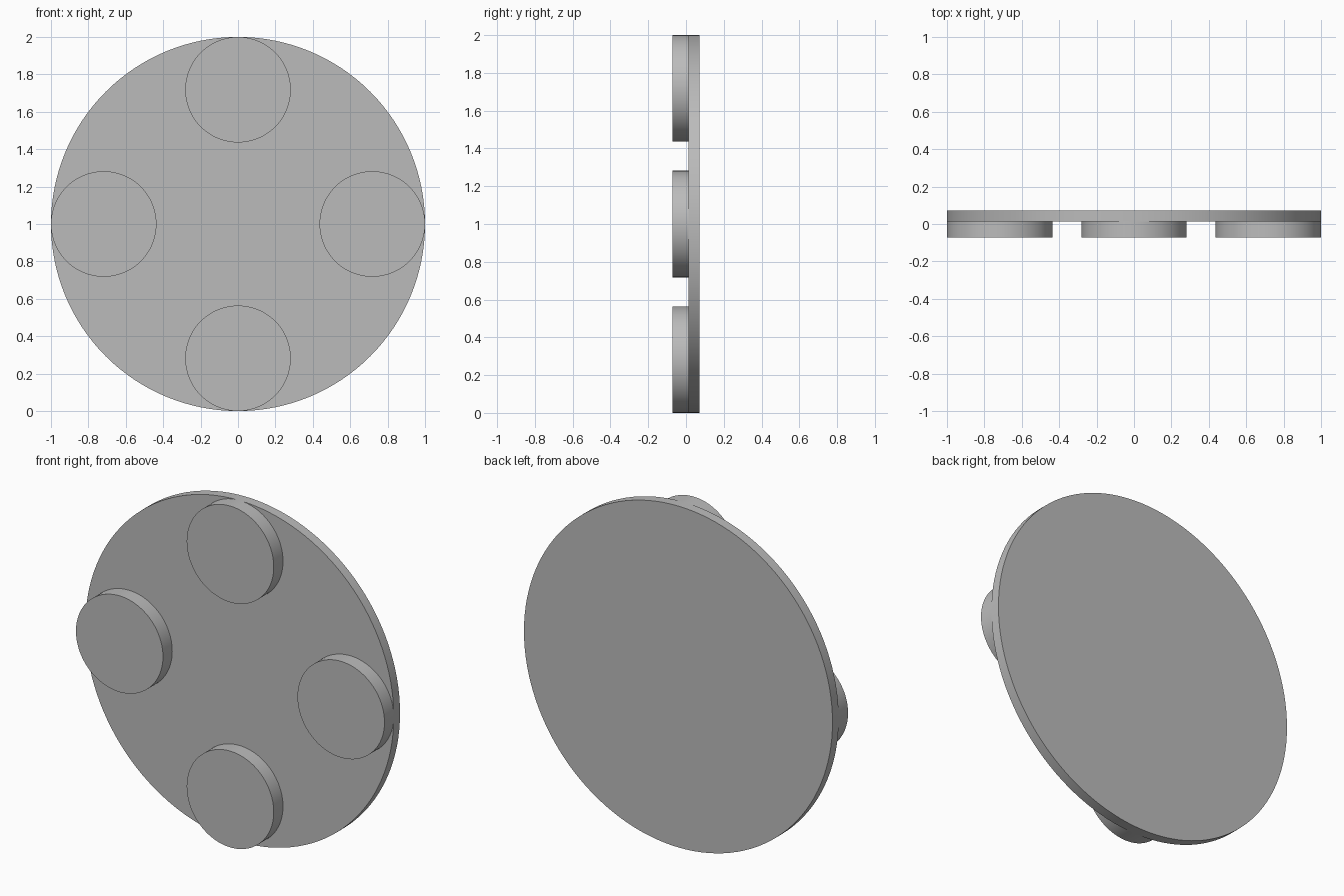
import bpy
import math

cube = bpy.data.objects.get("Cube")
if cube:
    bpy.data.objects.remove(cube, do_unlink=True)

# Single plain grey
grey = bpy.data.materials.new("plain_grey")
grey.use_nodes = True
colour = (0.5, 0.5, 0.5, 1)
grey.diffuse_color = colour
grey.node_tree.nodes["Principled BSDF"].inputs["Base Color"].default_value = colour


def disc(name, radius, x, z, y_front, y_back):
    """Smooth-sided disc whose axis runs front to back."""
    bpy.ops.mesh.primitive_cylinder_add(
        vertices=128, radius=radius, depth=y_back - y_front,
        location=(x, (y_front + y_back) / 2, z), rotation=(math.pi / 2, 0, 0))
    obj = bpy.context.object
    obj.name = name
    obj.data.materials.append(grey)
    bpy.ops.object.shade_smooth_by_angle(angle=math.radians(30))
    return obj


HALF_DEPTH = 0.072
JOIN = 0.014
PAD_RADIUS = 0.282

# Large backing plate
disc("base_plate", 1, 0, 1, JOIN, HALF_DEPTH)

# Four round pads, each touching the plate's rim
reach = 1 - PAD_RADIUS
for name, dx, dz in (("left", 1, 0), ("right", -1, 0), ("top", 0, 1), ("bottom", 0, -1)):
    disc(name + "_pad", PAD_RADIUS, dx * reach, 1 + dz * reach, -HALF_DEPTH, JOIN)
